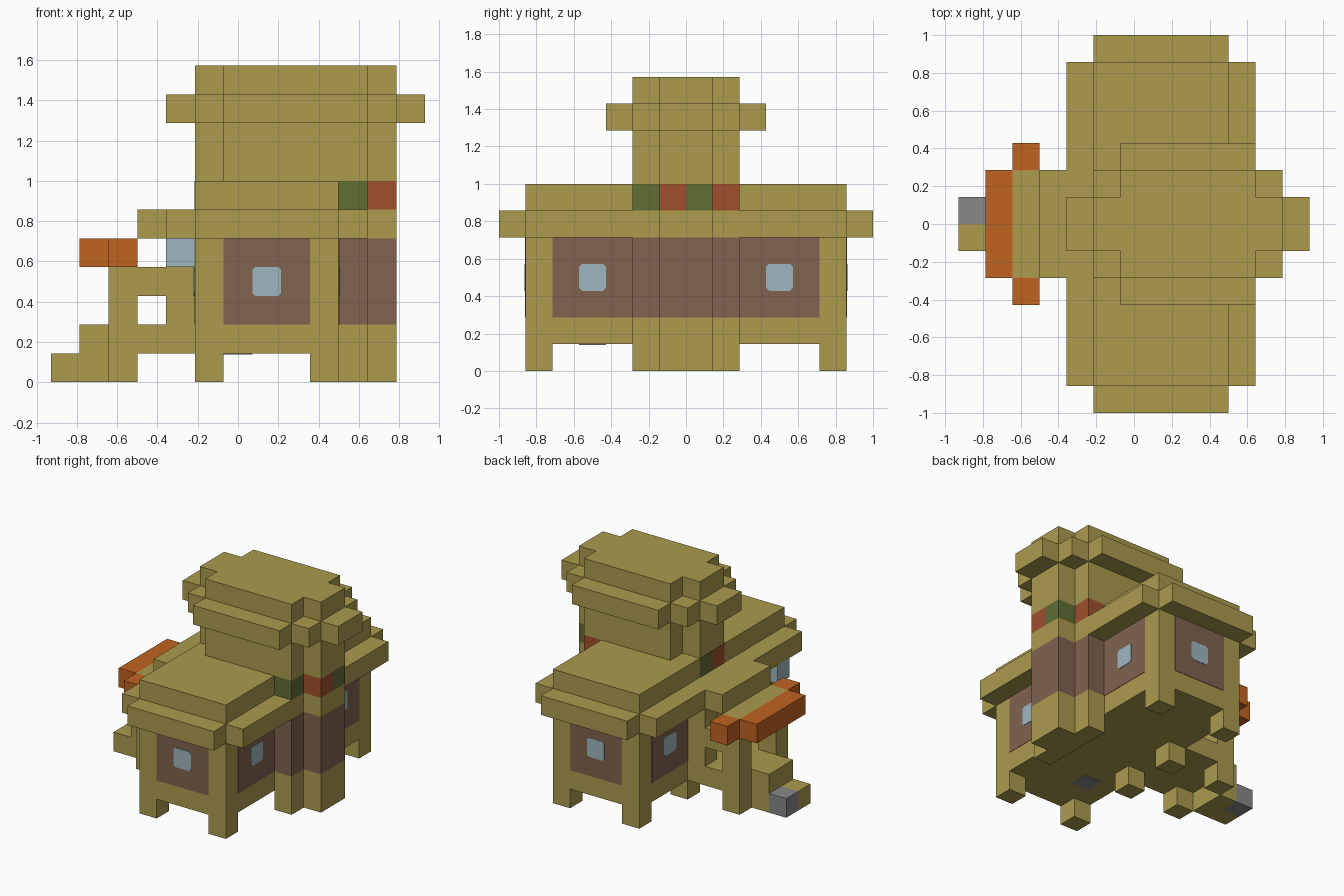
import bpy
import bmesh

cube = bpy.data.objects.get("Cube")
if cube:
    bpy.data.objects.remove(cube, do_unlink=True)

U = 1 / 7       # one block
MID = 6.5       # block column at x = 0


def material(name, rgb):
    m = bpy.data.materials.new(name)
    m.use_nodes = True
    m.diffuse_color = (*rgb, 1)
    bsdf = next(n for n in m.node_tree.nodes if n.type == 'BSDF_PRINCIPLED')
    bsdf.inputs["Base Color"].default_value = (*rgb, 1)
    bsdf.inputs["Roughness"].default_value = 0.9
    return m


OLIVE = material("olive_clay", (0.407, 0.328, 0.076))
BROWN = material("brown_panel", (0.216, 0.125, 0.078))
BLUE = material("pale_blue_glass", (0.337, 0.468, 0.521))
ORANGE = material("orange_awning", (0.527, 0.127, 0.015))
GRAY = material("gray_stone", (0.246, 0.246, 0.246))
GREEN = material("green_brick", (0.117, 0.156, 0.034))
RED = material("red_brick", (0.352, 0.08, 0.027))


def finish(name, bm, mat):
    bmesh.ops.recalc_face_normals(bm, faces=bm.faces)
    mesh = bpy.data.meshes.new(name)
    bm.to_mesh(mesh)
    bm.free()
    mesh.materials.append(mat)
    obj = bpy.data.objects.new(name, mesh)
    bpy.context.collection.objects.link(obj)
    return obj


def extrude(name, points, offset, mat):
    """Extrude a flat outline (in blocks) by an offset (in blocks)."""
    bm = bmesh.new()
    face = bm.faces.new([bm.verts.new(((x - MID) * U, y * U, z * U)) for x, y, z in points])
    new = bmesh.ops.extrude_face_region(bm, geom=[face], use_keep_orig=True)["geom"]
    verts = [v for v in new if isinstance(v, bmesh.types.BMVert)]
    bmesh.ops.translate(bm, verts=verts, vec=[c * U for c in offset])
    return finish(name, bm, mat)


def box(name, x, y, z, mat=OLIVE):
    pts = [(x[0], y[0], z[0]), (x[1], y[0], z[0]), (x[1], y[1], z[0]), (x[0], y[1], z[0])]
    return extrude(name, pts, (0, 0, z[1] - z[0]), mat)


def stepped(name, rows, z, mat=OLIVE):
    """Plan mirrored in y; each row gives (outer y, x start, x end)."""
    right, left, prev = [], [], 0
    for y, x0, x1 in rows:
        if prev:
            right.append((x1, prev))
            left.append((x0, prev))
        right.append((x1, y))
        left.append((x0, y))
        prev = y
    plan = [(x, -y) for x, y in reversed(right)] + right + left[::-1] + [(x, -y) for x, y in left]
    return extrude(name, [(x, y, z[0]) for x, y in plan], (0, 0, z[1] - z[0]), mat)


def plate(name, axis, at, side, a, b, mat, depth=0.02, cut=0.0):
    """Thin wall plate with optional cut corners, facing x or y."""
    (a0, a1), (b0, b1) = a, b
    if cut:
        out = [(a0 + cut, b0), (a1 - cut, b0), (a1, b0 + cut), (a1, b1 - cut),
               (a1 - cut, b1), (a0 + cut, b1), (a0, b1 - cut), (a0, b0 + cut)]
    else:
        out = [(a0, b0), (a1, b0), (a1, b1), (a0, b1)]
    if axis == 'x':
        return extrude(name, [(at, p, q) for p, q in out], (side * depth, 0, 0), mat)
    return extrude(name, [(p, at, q) for p, q in out], (0, side * depth, 0), mat)


# House body and roof
box("house_body", (5, 10), (-6, 6), (1, 5))
stepped("roof_eave", [(6, 4, 11), (7, 5, 10)], (5, 6))
box("roof_top", (5, 10), (-6, 6), (6, 7))

# Corner legs
for x in (5, 9):
    for y in (-6, 5):
        box("corner_leg", (x, x + 1), (y, y + 1), (0, 1))

# Upper tower with its collar
stepped("tower", [(1, 5, 12), (2, 6, 11)], (7, 11))
stepped("tower_collar", [(1, 4, 13), (2, 5, 12), (3, 6, 11)], (9, 10))

# Chimney breast in bands
breast = [(1, 10, 12), (2, 10, 11)]
stepped("chimney_base", breast, (0, 2))
stepped("chimney_panel", breast, (2, 5), BROWN)
box("chimney_shoulder", (11, 12), (-1, 1), (5, 6))

# Checkered brick band
for y, x1, mat in ((-2, 11, GREEN), (-1, 12, RED), (0, 12, GREEN), (1, 11, RED)):
    box("band_brick", (10, x1), (y, y + 1), (6, 7), mat)
for y, mat in ((-1, RED), (0, GREEN)):
    plate("band_brick_inner", 'x', 5, -1, (y, y + 1), (6, 7), mat)

# Wall panels and windows
for side in (-1, 1):
    plate("end_panel", 'y', 6 * side, side, (6, 9), (2, 5), BROWN)
    plate("end_window", 'y', 6 * side, side, (7, 8), (3, 4), BLUE, 0.04, 0.1)
    for wall, out in ((5, -1), (10, 1)):
        span = sorted((2 * side, 5 * side))
        pane = sorted((3 * side, 4 * side))
        plate("side_panel", 'x', wall, out, span, (2, 5), BROWN)
        plate("side_window", 'x', wall, out, pane, (3, 4), BLUE, 0.04, 0.1)

# Stone under the floor
box("floor_stone", (6, 7), (-4, -3), (0.97, 1), GRAY)

# Porch
box("porch_floor", (2, 5), (-2, 2), (1, 2))
box("porch_roof", (3, 4), (-2, 2), (5, 6))
box("porch_lintel", (2, 3), (-2, 2), (4, 5))
box("awning_front", (1, 2), (-2, 2), (4, 5), ORANGE)
for y in (-2, 1):
    span = (y, y + 1)
    box("porch_post", (2, 3), span, (2, 4))
    box("porch_leg", (2, 3), span, (0, 1))
    box("porch_inner_leg", (5, 6), span, (0, 1))
    box("porch_rail", (3, 4), span, (3, 4))
    box("porch_wall", (4, 5), span, (2, 5))
for y in (-3, 2):
    box("awning_end", (2, 3), (y, y + 1), (4, 5), ORANGE)

# Steps
box("upper_step", (1, 2), (-1, 1), (0, 2))
box("lower_step", (0, 1), (-1, 0), (0, 1))
box("lower_step_stone", (0, 1), (0, 1), (0, 1), GRAY)

# Lantern under the eave
box("lantern", (4, 5), (-5, -4), (4, 5), BLUE)
